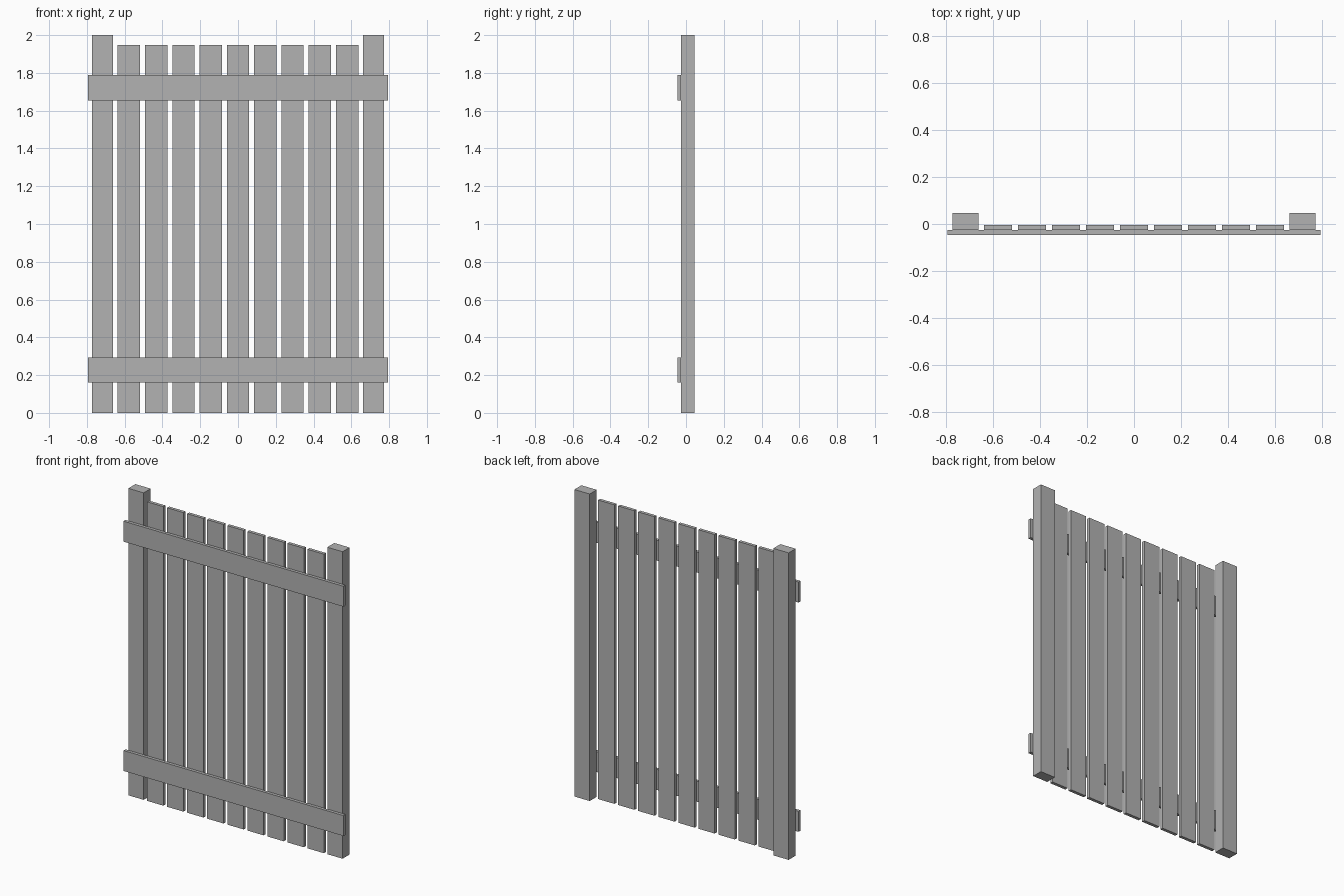
import bpy

cube = bpy.data.objects.get("Cube")
if cube:
    bpy.data.objects.remove(cube, do_unlink=True)

# One plain grey finish for the whole fence panel
grey = bpy.data.materials.new("plain_grey")
grey.use_nodes = True
colour = (0.45, 0.45, 0.45, 1)
grey.diffuse_color = colour
grey.node_tree.nodes["Principled BSDF"].inputs["Base Color"].default_value = colour


def board(name, x, y, z):
    """Box spanning the given (low, high) ranges."""
    spans = (x, y, z)
    bpy.ops.mesh.primitive_cube_add(size=1, location=[(a + b) / 2 for a, b in spans])
    obj = bpy.context.object
    obj.name = name
    obj.scale = [b - a for a, b in spans]
    bpy.ops.object.transform_apply(location=False, rotation=False, scale=True)
    obj.data.materials.append(grey)
    return obj


FRONT = -0.026  # shared plane where the rails meet the posts and pickets

# Thick end posts
for side, sign in (("left", 1), ("right", -1)):
    x = sorted((sign * 0.662, sign * 0.772))
    board(f"{side}_post", x, (FRONT, 0.046), (0, 2))

# Thin pickets, evenly spaced between the posts
COUNT, PITCH, WIDTH = 9, 0.1445, 0.118
for i in range(COUNT):
    cx = (i - (COUNT - 1) / 2) * PITCH
    board(f"picket_{i + 1}", (cx - WIDTH / 2, cx + WIDTH / 2),
          (FRONT, -0.005), (0, 1.948))

# Horizontal rails across the front
for name, low in (("lower_rail", 0.161), ("upper_rail", 1.655)):
    board(name, (-0.793, 0.793), (-0.046, FRONT), (low, low + 0.133))
